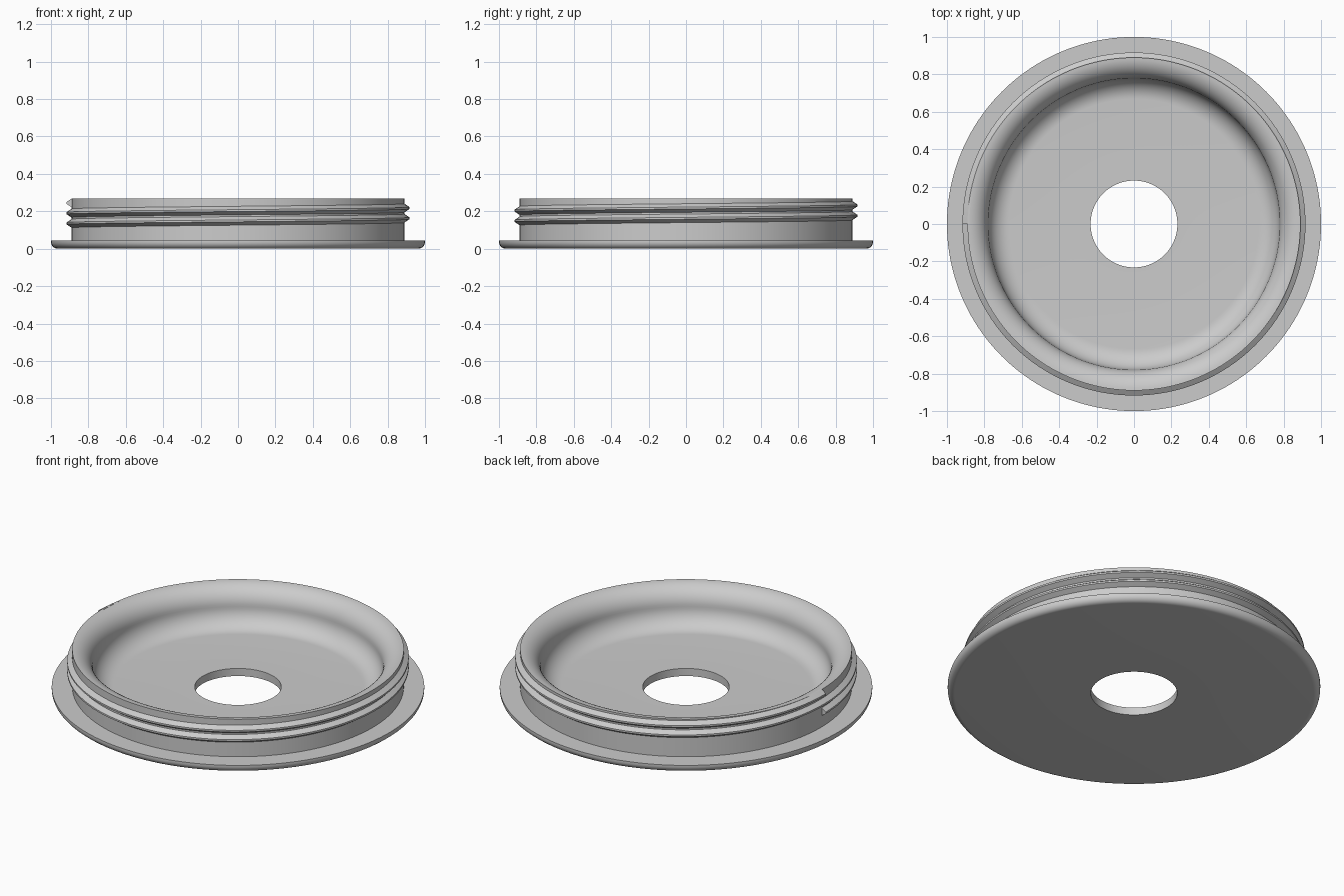
import bpy, bmesh, math
from math import sin, cos, pi, radians

if "Cube" in bpy.data.objects:
    bpy.data.objects.remove(bpy.data.objects["Cube"])

SEG = 160
grey = bpy.data.materials.new("light_grey")
grey.diffuse_color = (0.6, 0.6, 0.6, 1)
grey.use_nodes = True
grey.node_tree.nodes["Principled BSDF"].inputs["Base Color"].default_value = grey.diffuse_color


def arc(cx, cz, r, a0, a1, n=12):
    """Points on a circular arc in the (radius, height) plane."""
    return [(cx + r * cos(radians(a0 + (a1 - a0) * i / n)),
             cz + r * sin(radians(a0 + (a1 - a0) * i / n))) for i in range(n + 1)]


def sweep(name, profile, angles, closed, rise=0.0):
    """Carry a closed profile around z, climbing by rise per turn."""
    bm = bmesh.new()
    rings = []
    for a in angles:
        dz = rise * (a - angles[0]) / (2 * pi)
        rings.append([bm.verts.new((r * cos(a), r * sin(a), z + dz)) for r, z in profile])
    n = len(profile)
    pairs = list(zip(rings, rings[1:]))
    if closed:
        pairs.append((rings[-1], rings[0]))
    for p, q in pairs:
        for i in range(n):
            j = (i + 1) % n
            bm.faces.new((p[i], q[i], q[j], p[j]))
    if not closed:
        bm.faces.new(rings[0])
        bm.faces.new(rings[-1][::-1])
    bmesh.ops.recalc_face_normals(bm, faces=bm.faces)
    me = bpy.data.meshes.new(name)
    bm.to_mesh(me)
    bm.free()
    me.materials.append(grey)
    ob = bpy.data.objects.new(name, me)
    bpy.context.collection.objects.link(ob)
    bpy.ops.object.select_all(action='DESELECT')
    ob.select_set(True)
    bpy.context.view_layer.objects.active = ob
    bpy.ops.object.shade_smooth_by_angle(angle=radians(30))
    return ob


# Lid body: floor with centre hole, flange with rounded underside, neck, rolled inner wall
FLOOR, RIM, NECK, HOLE = 0.045, 0.267, 0.89, 0.232
R = (RIM - FLOOR) / 2
body = [(HOLE, FLOOR), (HOLE, 0.0)]
body += arc(0.963, 0.037, 0.037, -90, 0, 8)            # flange underside rounding
body += [(1.0, FLOOR), (NECK, FLOOR), (NECK, RIM)]
body += arc(NECK, RIM - R, R, 90, 180)[1:]             # rolled rim
body += arc(NECK - 2 * R, FLOOR + R, R, 0, -90)[1:]    # fillet into the floor
sweep("lid_body", body, [2 * pi * i / SEG for i in range(SEG)], True)

# Screw thread: two right-handed turns with blunt ends on the left side
Z0, PITCH = 0.135, 0.055
tooth = [(0.88, Z0 - 0.023), (NECK, Z0 - 0.023), (0.917, Z0 - 0.005),
         (0.917, Z0 + 0.005), (NECK, Z0 + 0.023), (0.88, Z0 + 0.023)]
sweep("screw_thread", tooth, [pi + 2 * pi * i / SEG for i in range(2 * SEG + 1)], False, PITCH)
